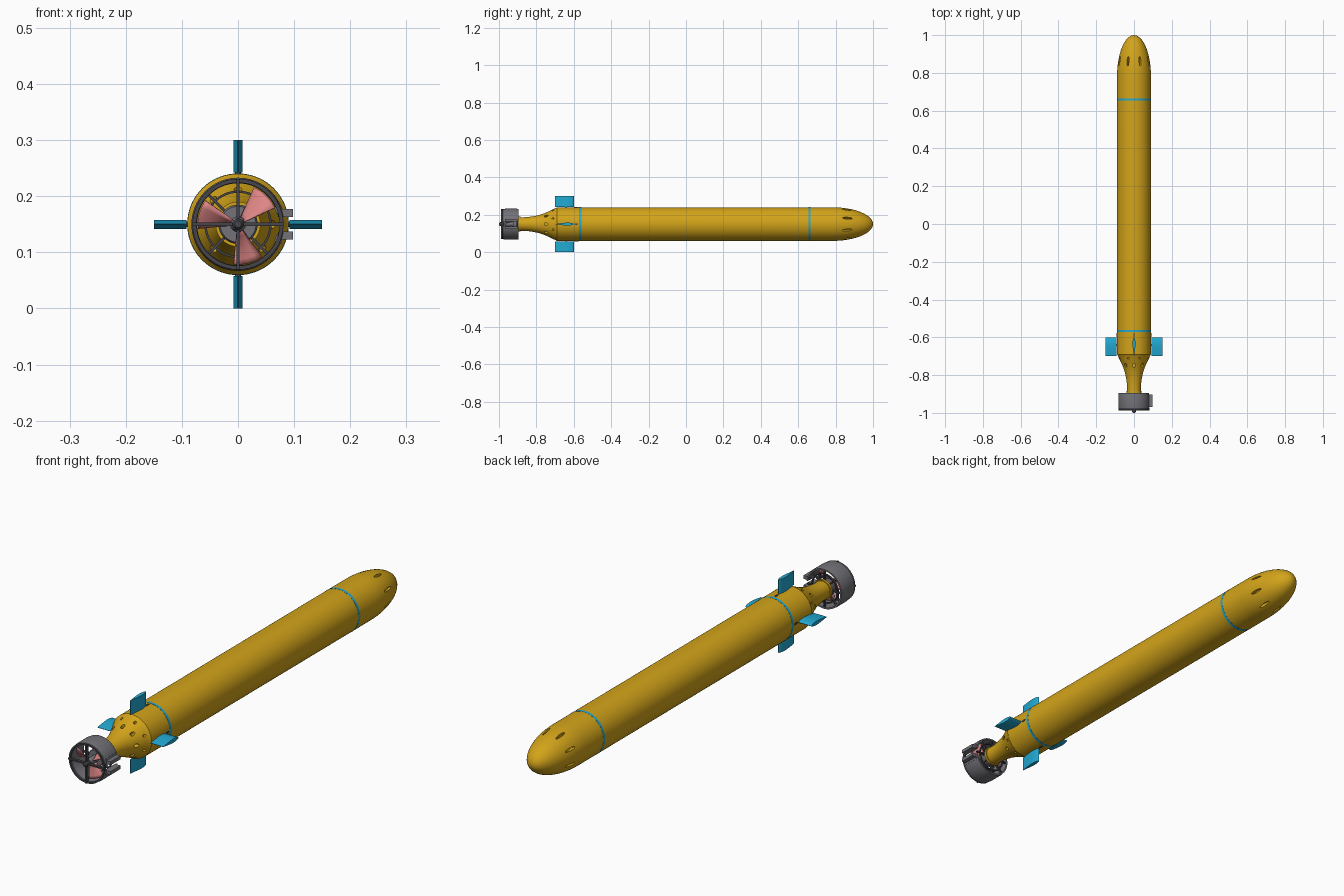
import bpy, bmesh, math
from mathutils import Matrix, Vector

if "Cube" in bpy.data.objects:
    bpy.data.objects.remove(bpy.data.objects["Cube"])

AXIS = Matrix.Translation((0, 0, 0.15))   # hull centreline runs along y
TAU = 2 * math.pi


def material(name, rgb):
    m = bpy.data.materials.new(name)
    m.use_nodes = True
    m.diffuse_color = (*rgb, 1)
    m.node_tree.nodes["Principled BSDF"].inputs["Base Color"].default_value = (*rgb, 1)
    return m


YELLOW = material("hull yellow", (0.65, 0.37, 0.01))
BLUE = material("fin blue", (0.016, 0.40, 0.65))
GREY = material("duct grey", (0.17, 0.17, 0.19))
DARK = material("dark grey", (0.06, 0.06, 0.07))
PINK = material("propeller pink", (0.74, 0.24, 0.24))


def finish(bm, name, mat):
    bmesh.ops.recalc_face_normals(bm, faces=bm.faces)
    bm.transform(AXIS)
    me = bpy.data.meshes.new(name)
    bm.to_mesh(me)
    bm.free()
    me.materials.append(mat)
    me.shade_smooth()
    me.set_sharp_from_angle(angle=math.radians(32))
    ob = bpy.data.objects.new(name, me)
    bpy.context.collection.objects.link(ob)
    return ob


def around(deg):
    """Turn from +x towards +z about the hull axis."""
    return Matrix.Rotation(-math.radians(deg), 4, 'Y')


def lathe(name, profile, mat, closed=False, gap=0, steps=72):
    """Spin (y, radius) points about the hull axis, leaving a gap centred on +x."""
    bm = bmesh.new()
    g = math.radians(gap)
    verts = [bm.verts.new(around(gap) @ Vector((r, y, 0))) for y, r in profile]
    pairs = list(zip(verts, verts[1:])) + ([(verts[-1], verts[0])] if closed else [])
    edges = [bm.edges.new(p) for p in pairs]
    if gap:
        bm.faces.new(verts)
    out = bmesh.ops.spin(bm, geom=verts + edges, axis=(0, -1, 0), cent=(0, 0, 0),
                         angle=TAU - 2 * g, steps=steps)
    if gap:
        bm.faces.new([v for v in out["geom_last"] if isinstance(v, bmesh.types.BMVert)])
    bmesh.ops.remove_doubles(bm, verts=bm.verts, dist=1e-5)
    return finish(bm, name, mat)


def ring(name, y, depth, r_in, r_out, mat, gap=0):
    return lathe(name, [(y, r_in), (y, r_out), (y + depth, r_out), (y + depth, r_in)],
                 mat, closed=True, gap=gap)


def add_box(bm, x, y, z, turn=0):
    """Box given by (low, high) ranges, then turned about the hull axis."""
    lo, hi = Vector((x[0], y[0], z[0])), Vector((x[1], y[1], z[1]))
    m = around(turn) @ Matrix.Translation((lo + hi) / 2) @ Matrix.Diagonal((*(hi - lo), 1))
    bmesh.ops.create_cube(bm, size=1, matrix=m)


def add_rod(bm, deg, r0, r1, y, half_width, half_length):
    """Elliptical rod pointing outward from the hull axis."""
    m = (around(deg) @ Matrix.Translation(((r0 + r1) / 2, y, 0)) @ Matrix.Rotation(math.pi / 2, 4, 'Y')
         @ Matrix.Diagonal((half_width, half_length, r1 - r0, 1)))
    bmesh.ops.create_cone(bm, cap_ends=True, segments=20, radius1=1, radius2=1, depth=1, matrix=m)


# Hull: concave tail, straight middle, elliptical nose
tail = [(-0.895, 0), (-0.895, 0.040), (-0.885, 0.040), (-0.885, 0.036), (-0.85, 0.037),
        (-0.82, 0.041), (-0.79, 0.047), (-0.76, 0.057), (-0.73, 0.070), (-0.71, 0.080),
        (-0.695, 0.086), (-0.69, 0.09)]
nose = [(0.78 + 0.22 * math.sin(t), 0.09 * math.cos(t))
        for t in (i * math.pi / 32 for i in range(16))] + [(1.0, 0)]
hull = lathe("hull", tail + nose, YELLOW)

# Pockets in nose and tail
bm = bmesh.new()
for k in range(8):
    add_rod(bm, 22.5 + 45 * k, 0.065, 0.11, 0.862, 0.0055, 0.026)
    add_rod(bm, 45 * k, 0.045, 0.09, -0.748, 0.007, 0.010)
    add_rod(bm, 22.5 + 45 * k, 0.07, 0.1, -0.712, 0.005, 0.006)
cutter = finish(bm, "pocket_cutter", YELLOW)
cutter.hide_render = True
mod = hull.modifiers.new("pockets", 'BOOLEAN')
mod.object, mod.operation, mod.solver = cutter, 'DIFFERENCE', 'EXACT'
bpy.context.view_layer.update()
cut = bpy.data.meshes.new_from_object(hull.evaluated_get(bpy.context.evaluated_depsgraph_get()))
hull.modifiers.clear()
hull.data = cut
cut.set_sharp_from_angle(angle=math.radians(32))
bpy.data.objects.remove(cutter)

# Joint bands
ring("front_band", 0.654, 0.011, 0.085, 0.0906, BLUE)
ring("rear_band", -0.571, 0.011, 0.085, 0.0906, BLUE)

# Four foil fins on short shafts
half = [(0, 0), (0.03, 0.35), (0.1, 0.65), (0.25, 0.98), (0.4, 1), (0.6, 0.75), (0.8, 0.42), (1, 0.06)]
foil = half + [(c, -t) for c, t in reversed(half[1:])]
for k, side in enumerate(("left", "top", "right", "bottom")):
    bm = bmesh.new()
    face = bm.faces.new([bm.verts.new((0.092, -0.6 - 0.1 * c, 0.008 * t)) for c, t in foil])
    out = bmesh.ops.extrude_face_region(bm, geom=[face])
    tip = [v for v in out["geom"] if isinstance(v, bmesh.types.BMVert)]
    bmesh.ops.translate(bm, verts=tip, vec=(0.058, 0, 0))
    bm.transform(around(90 * k))
    finish(bm, side + "_fin", BLUE)
    bm = bmesh.new()
    add_rod(bm, 90 * k, 0.08, 0.1, -0.64, 0.005, 0.005)
    add_rod(bm, 90 * k, 0.08, 0.092, -0.587, 0.004, 0.011)
    finish(bm, side + "_fin_shaft", DARK)

# Split duct with clamp flanges on the left side
lathe("duct", [(-0.975, 0.076), (-0.975, 0.081), (-0.96, 0.083), (-0.91, 0.083),
               (-0.895, 0.081), (-0.895, 0.075), (-0.935, 0.073)], GREY, closed=True, gap=10)
bm = bmesh.new()
for s in (-1, 1):
    add_box(bm, (0.074, 0.098), (-0.968, -0.902), sorted((s * 0.013, s * 0.027)))
    add_box(bm, (0.071, 0.084), (-0.968, -0.902), (-0.006, 0.006), turn=s * 20)
finish(bm, "duct_clamp", GREY)

# Rear guard: rim, cross bars and centre boss
ring("guard_rim", -0.984, 0.012, 0.074, 0.081, DARK)
bm = bmesh.new()
for k in range(4):
    add_box(bm, (0.004, 0.081), (-0.988, -0.976), (-0.003, 0.003), turn=90 * k)
finish(bm, "guard_bars", DARK)
lathe("guard_boss", [(-1.0, 0), (-1.0, 0.006), (-0.994, 0.010), (-0.972, 0.010), (-0.972, 0)], DARK, steps=24)

# Forward struts joining duct to hull
bm = bmesh.new()
for k in range(8):
    add_box(bm, (0.034, 0.077), (-0.906, -0.896), (-0.0025, 0.0025), turn=45 * k)
finish(bm, "duct_struts", DARK)
ring("strut_ring", -0.906, 0.008, 0.056, 0.060, DARK)

# Motor, propeller hub and three pitched blades
lathe("motor", [(-0.925, 0), (-0.925, 0.032), (-0.92, 0.035), (-0.893, 0.035), (-0.893, 0)], GREY, steps=40)
lathe("propeller_hub", [(-0.972, 0), (-0.968, 0.009), (-0.955, 0.014), (-0.92, 0.014), (-0.92, 0)], GREY, steps=32)
bm = bmesh.new()
for centre in (45, 165, 285):
    rows = []
    for i in range(7):
        r = 0.012 + 0.060 * i / 6
        rows.append([bm.verts.new(around(centre + 21 * u) @ Vector((r, -0.945 + 0.014 * u, 0)))
                     for u in (-1, -0.5, 0, 0.5, 1)])
    for a, b in zip(rows, rows[1:]):
        for j in range(4):
            bm.faces.new((a[j], a[j + 1], b[j + 1], b[j]))
blades = finish(bm, "propeller_blades", PINK)
thick = blades.modifiers.new("thickness", 'SOLIDIFY')
thick.thickness, thick.offset = 0.003, 0
